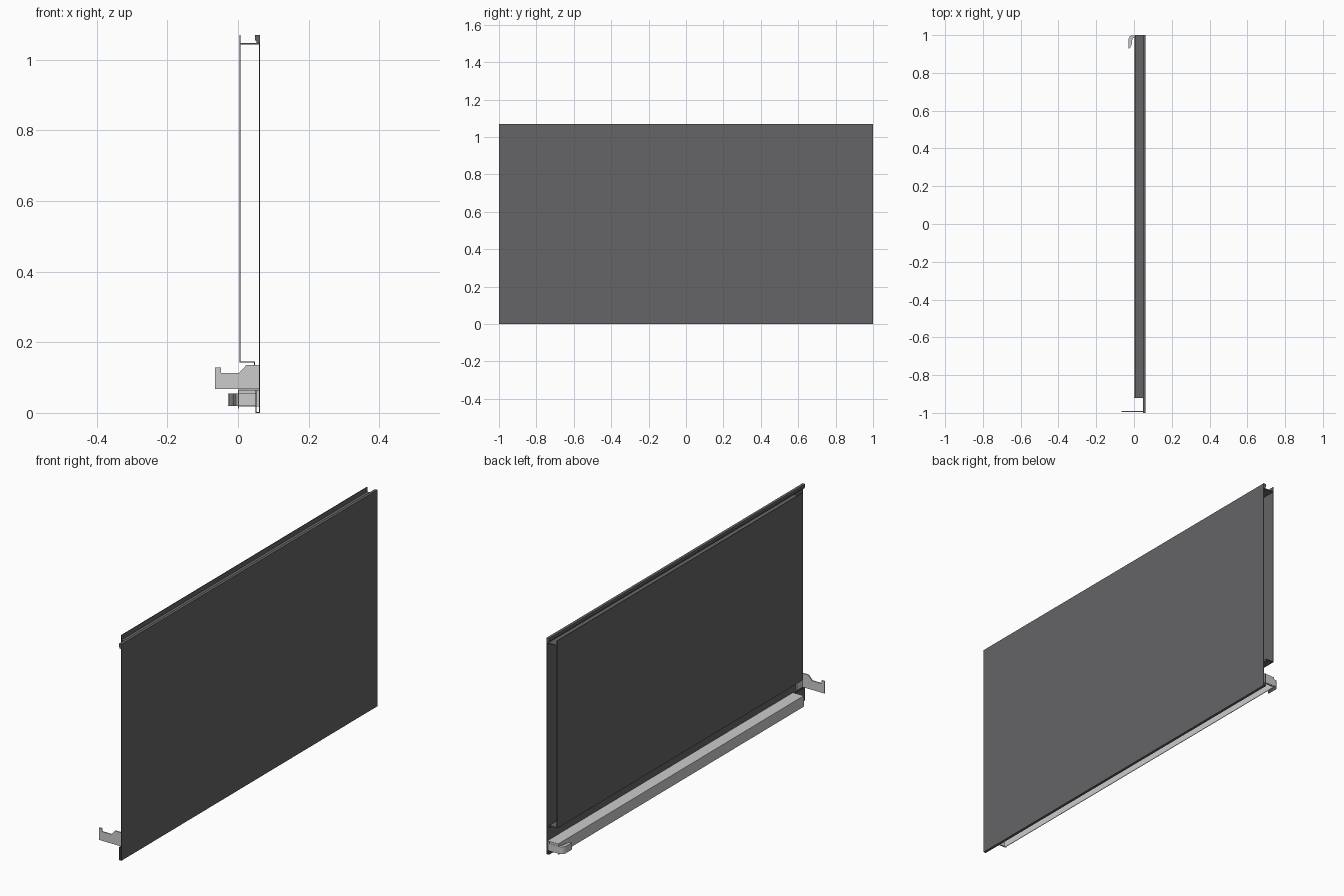
import bpy, bmesh
from mathutils import Vector

if "Cube" in bpy.data.objects:
    bpy.data.objects.remove(bpy.data.objects["Cube"])

dark = bpy.data.materials.new("dark_panel_paint")
dark.diffuse_color = (0.13, 0.13, 0.135, 1)
dark.use_nodes = True
dark.node_tree.nodes["Principled BSDF"].inputs["Base Color"].default_value = dark.diffuse_color


def finish(name, bm, mat=None):
    bmesh.ops.recalc_face_normals(bm, faces=bm.faces)
    me = bpy.data.meshes.new(name)
    bm.to_mesh(me)
    bm.free()
    ob = bpy.data.objects.new(name, me)
    bpy.context.collection.objects.link(ob)
    if mat:
        me.materials.append(mat)
    return ob


def solid(name, pts, a, b, axis="y", mat=None):
    """Extrude a closed outline: (x,z) along y, or (x,y) along z."""
    bm = bmesh.new()
    place = (lambda p, t: (p[0], t, p[1])) if axis == "y" else (lambda p, t: (p[0], p[1], t))
    face = bm.faces.new([bm.verts.new(place(p, a)) for p in pts])
    ext = bmesh.ops.extrude_face_region(bm, geom=[face])
    vs = [g for g in ext["geom"] if isinstance(g, bmesh.types.BMVert)]
    off = Vector((0, b - a, 0)) if axis == "y" else Vector((0, 0, b - a))
    bmesh.ops.translate(bm, verts=vs, vec=off)
    return finish(name, bm, mat)


def sheet(name, pts, y0, y1, t=0.003, mat=None):
    """Folded sheet metal: a mitred strip on the right of the (x,z) path."""
    P = [Vector(p) for p in pts]
    N = []
    for a, b in zip(P, P[1:]):
        d = (b - a).normalized()
        N.append(Vector((d.y, -d.x)))
    inner = []
    for i, p in enumerate(P):
        n0, n1 = N[max(i - 1, 0)], N[min(i, len(N) - 1)]
        inner.append(p + (n0 + n1) * t / (1 + n0.dot(n1)))
    return solid(name, [*P, *reversed(inner)], y0, y1, mat=mat)


# Outer skin with folded top and bottom hems
sheet("outer_skin", [(0.049, 0.065), (0.049, 0.0), (0.062, 0.0), (0.062, 1.07),
                     (0.048, 1.07), (0.048, 1.055)][::-1], -1, 1, mat=dark)

# Inner sheet with lower flange and lip
sheet("inner_sheet", [(0.045, 0.134), (0.045, 0.143), (0.004, 0.143), (0.004, 1.07)],
      -0.92, 1, mat=dark)

# Shelf joining the sheets at the top, and the hem stiffener above it
solid("top_shelf", [(0.005, 1.043), (0.06, 1.043), (0.06, 1.047), (0.005, 1.047)], -0.92, 1, mat=dark)
solid("hem_stiffener", [(0.053, 1.047), (0.06, 1.047), (0.06, 1.068), (0.05, 1.068), (0.05, 1.06)],
      -1, 1, mat=dark)

# Bottom rail and its end plate
sheet("bottom_rail", [(0.0, 0.012), (0.0, 0.066), (0.06, 0.066)], -0.92, 0.995)
solid("rail_end_plate", [(0.0, 0.018), (0.06, 0.018), (0.06, 0.066), (0.0, 0.066)], 0.993, 0.998)

# Hook plate at the front end, with the tab that fixes it to the skin
solid("hook_plate", [(-0.065, 0.068), (0.06, 0.068), (0.06, 0.136), (0.024, 0.136), (0.003, 0.113),
                     (-0.048, 0.113), (-0.048, 0.128), (-0.065, 0.128)], -0.995, -0.989)
solid("hook_plate_tab", [(0.054, 0.068), (0.06, 0.068), (0.06, 0.136), (0.054, 0.136)], -0.995, -0.945)

# Curved catch at the back end of the rail
catch = solid("curved_catch", [(0.05, 0.999), (-0.01, 0.999), (-0.018, 0.996), (-0.024, 0.99),
                               (-0.028, 0.982), (-0.028, 0.93), (-0.024, 0.929), (-0.018, 0.937),
                               (-0.012, 0.952), (-0.01, 0.972), (-0.006, 0.983), (0.002, 0.988),
                               (0.05, 0.988)], 0.02, 0.055, axis="z")
